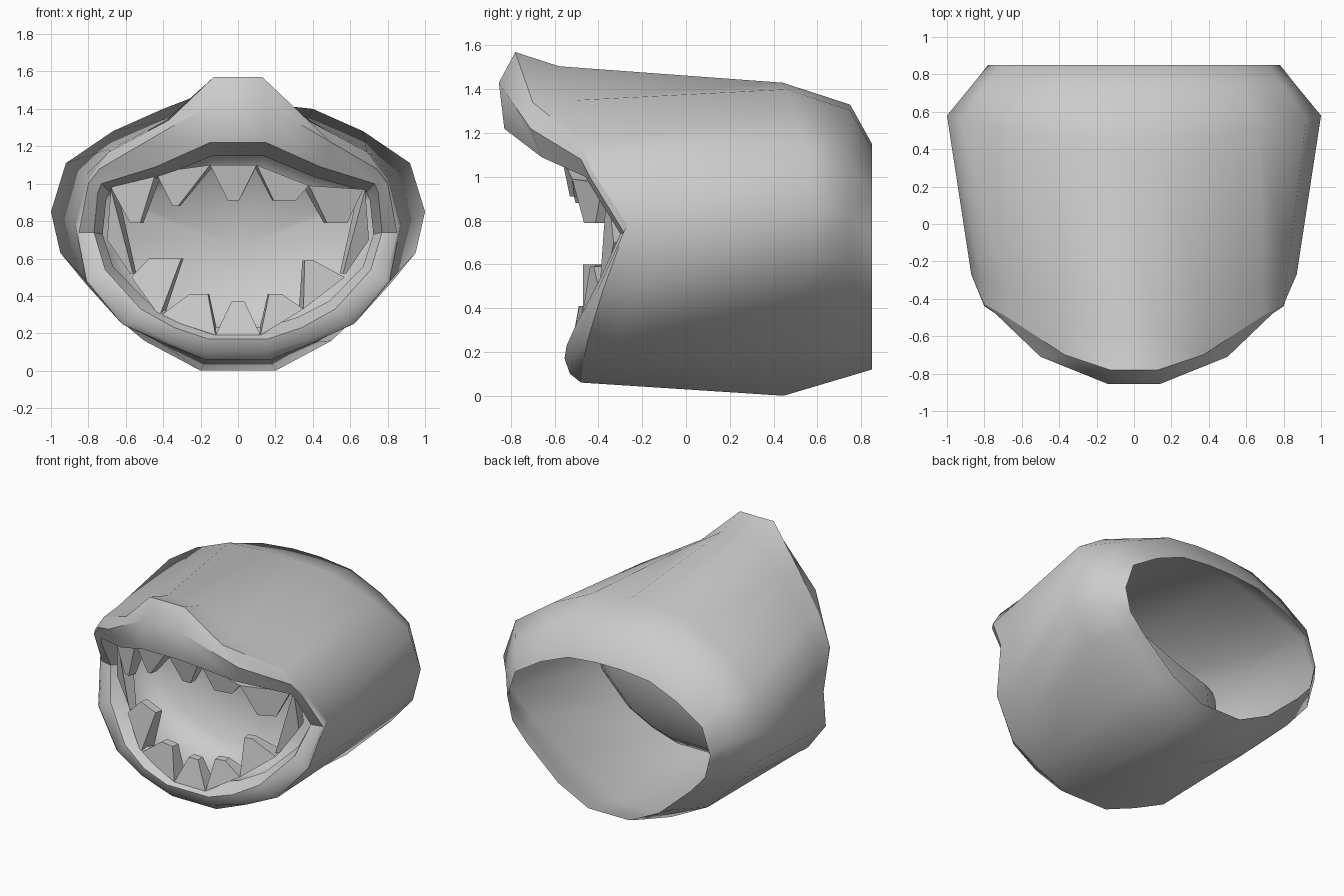
import bpy, math
from mathutils import Vector

if "Cube" in bpy.data.objects:
    bpy.data.objects.remove(bpy.data.objects["Cube"])


def make(name, verts, faces, angle=35):
    me = bpy.data.meshes.new(name)
    me.from_pydata([tuple(v) for v in verts], [], faces)
    ob = bpy.data.objects.new(name, me)
    bpy.context.collection.objects.link(ob)
    bpy.ops.object.select_all(action='DESELECT')
    ob.select_set(True)
    bpy.context.view_layer.objects.active = ob
    bpy.ops.object.shade_smooth_by_angle(angle=math.radians(angle))
    return ob


def loft(name, rings, angle=35, cap=None):
    """Skin half-rings (top to bottom) mirrored over x; optional closing point."""
    full = [[Vector(p) for p in r] + [Vector((-p[0], p[1], p[2])) for p in reversed(r)]
            for r in rings]
    n = len(full[0])
    verts = [v for r in full for v in r]
    faces = [(i * n + j, i * n + (j + 1) % n, (i + 1) * n + (j + 1) % n, (i + 1) * n + j)
             for i in range(len(full) - 1) for j in range(n)]
    if cap:
        verts.append(Vector(cap))
        b = (len(full) - 1) * n
        faces += [(b + j, b + (j + 1) % n, len(verts) - 1) for j in range(n)]
    return make(name, verts, faces, angle)


def scaled(ring, sx, sz, dy, zc=0.66):
    return [(x * sx, y + dy, zc + (z - zc) * sz) for x, y, z in ring]


# widest cross-section of the body, right half, top to bottom
section = [(.12, 1.43), (.4, 1.40), (.67, 1.28), (.92, 1.11), (1, .85),
           (.95, .63), (.81, .46), (.5, .16), (.2, 0)]
back = [(x * .78, .85, .12 + z * .72) for x, z in section]
shoulder = [(x * .86, .75, .09 + z * .867) for x, z in section]
wide = [(x, .44 + .14 * x * x, z) for x, z in section]

# brow and jaw rim, lip bulge and mouth edge
rim = [(.13, -.78, 1.57), (.37, -.70, 1.34), (.69, -.49, 1.17), (.80, -.43, 1.03),
       (.87, -.27, .78), (.81, -.38, .48), (.62, -.45, .25), (.40, -.47, .15), (.17, -.48, .06)]
bulge = [(.14, -.855, 1.43), (.50, -.71, 1.22), (.74, -.48, 1.08), (.80, -.44, 1.0),
         (.85, -.28, .74), (.79, -.40, .49), (.58, -.49, .26), (.37, -.52, .16), (.16, -.53, .10)]
mouth = [(.15, -.83, 1.22), (.44, -.66, 1.09), (.73, -.46, 1.0), (.75, -.43, .95),
         (.77, -.30, .74), (.71, -.39, .54), (.52, -.50, .33), (.34, -.545, .23), (.16, -.555, .17)]

# ring just behind the brow, where the snout starts to rise
snout = [tuple(Vector(w).lerp(Vector(r), .85)) for w, r in zip(wide, rim)]
snout[0] = (.13, -.58, 1.505)
# the upper lip reaches further in than the lower one
inner = [(x, y + .13 * max(0, z - .7) * 2, z) for x, y, z in scaled(mouth, .94, .87, .1)]

loft("head_shell", [back, shoulder, wide, snout, rim], 60)
loft("lips", [rim, bulge, mouth, inner], 42)

# closed concave lining behind the mouth
deep = [(x * 1.06, -.15, z) for x, _, z in scaled(mouth, 1, .97, 0)]
deeper = [(x * .8, .0, z) for x, _, z in scaled(mouth, 1, .74, 0)]
loft("mouth_lining", [inner, deep, deeper], 85, cap=(0, .04, .66))


def tooth(name, a, b, tip, tw, depth=.11):
    """Blunt tooth standing on gum points a and b, thickened toward the throat."""
    a, b, tip = Vector(a), Vector(b), Vector(tip)
    inward = Vector((-.6 * tip.x, 1, 0)).normalized() * depth
    along = Vector((b.x - a.x, b.y - a.y, 0)).normalized() * tw / 2
    verts = [a, b, b + inward, a + inward,
             tip - along, tip + along, tip + along + inward * .5, tip - along + inward * .5]
    faces = [(3, 2, 1, 0), (4, 5, 6, 7)]
    faces += [(i, (i + 1) % 4, 4 + (i + 1) % 4, 4 + i) for i in range(4)]
    make(name, verts, faces, 20)


def tooth_row(name, gums, tips):
    """Teeth side by side: each stands between two neighbouring gum points."""
    for i, (x, y, z, w) in enumerate(tips):
        tooth(f"{name}_{i + 1}", gums[i], gums[i + 1], (x, y, z), w)


tooth_row("upper_tooth",
          [(-.68, -.38, .98), (-.44, -.50, 1.06), (-.15, -.57, 1.10),
           (.10, -.57, 1.10), (.38, -.52, .99), (.67, -.38, .97)],
          [(-.55, -.44, .79, .06), (-.335, -.50, .88, .03), (-.025, -.53, .91, .06),
           (.25, -.52, .91, .12), (.53, -.44, .79, .12)])
tooth_row("lower_tooth",
          [(-.57, -.40, .50), (-.42, -.47, .29), (-.12, -.53, .19),
           (.12, -.53, .19), (.35, -.48, .33), (.57, -.40, .50)],
          [(-.39, -.43, .60, .19), (-.21, -.48, .41, .10), (0, -.49, .37, .07),
           (.20, -.48, .41, .07), (.38, -.43, .59, .05)])

# side teeth running down the mouth corners
for s, side in ((-1, "left"), (1, "right")):
    tooth(f"corner_tooth_{side}", (s * .68, -.36, .97), (s * .70, -.33, .70),
          (s * .57, -.38, .52), .03)
